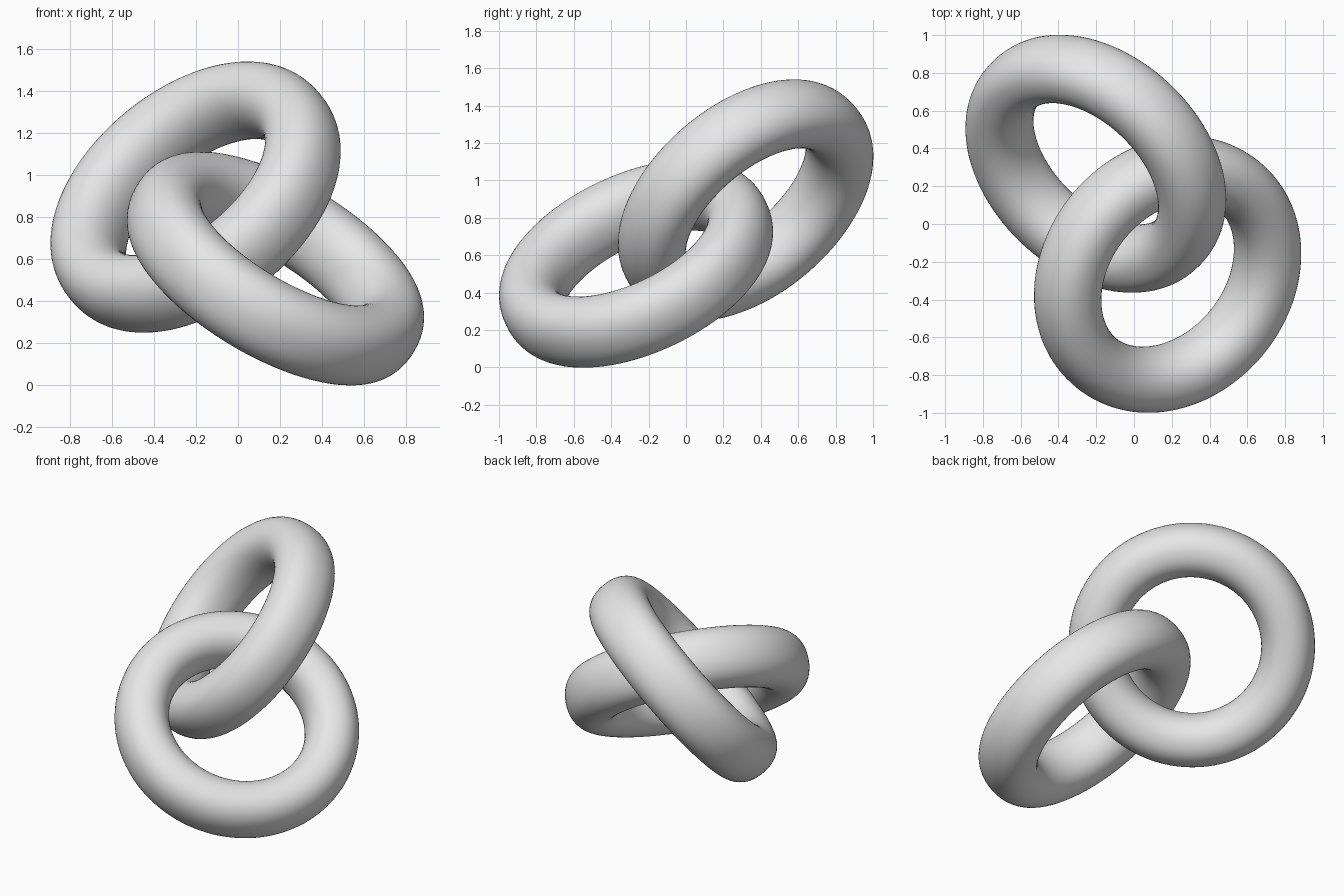
import bpy, bmesh
from math import sin, cos, pi, copysign
from mathutils import Vector

if "Cube" in bpy.data.objects:
    bpy.data.objects.remove(bpy.data.objects["Cube"])

# One plain grey for both rings
grey = bpy.data.materials.new("light_grey")
grey.diffuse_color = (0.8, 0.8, 0.8, 1)
grey.use_nodes = True
grey.node_tree.nodes["Principled BSDF"].inputs["Base Color"].default_value = grey.diffuse_color

RADIUS = 0.602            # centre line of the ring
THICK, TALL = 0.1675, 0.195   # half section across and along the axis
POWER = 2 / 2.17          # slightly squared oval section
AROUND, SECTION = 128, 48


def squared(v):
    return copysign(abs(v) ** POWER, v)


def ring(name, centre, axis):
    """Smooth ring with a soft squared section, hole pointing along axis."""
    bm = bmesh.new()
    loops = []
    for i in range(AROUND):
        a = 2 * pi * i / AROUND
        loop = []
        for j in range(SECTION):
            t = 2 * pi * j / SECTION
            d = RADIUS + THICK * squared(cos(t))
            loop.append(bm.verts.new((d * cos(a), d * sin(a), TALL * squared(sin(t)))))
        loops.append(loop)
    for i in range(AROUND):
        p, q = loops[i], loops[(i + 1) % AROUND]
        for j in range(SECTION):
            k = (j + 1) % SECTION
            bm.faces.new((p[j], q[j], q[k], p[k])).smooth = True
    mesh = bpy.data.meshes.new(name)
    bm.to_mesh(mesh)
    bm.free()
    mesh.materials.append(grey)
    obj = bpy.data.objects.new(name, mesh)
    obj.location = centre
    obj.rotation_euler = Vector(axis).to_track_quat('Z', 'Y').to_euler()
    bpy.context.collection.objects.link(obj)


# Two interlocked links
ring("lower_ring", (0.178, -0.267, 0.555), (0.477, -0.378, 0.794))
ring("upper_ring", (-0.202, 0.319, 0.895), (-0.530, -0.552, 0.643))
